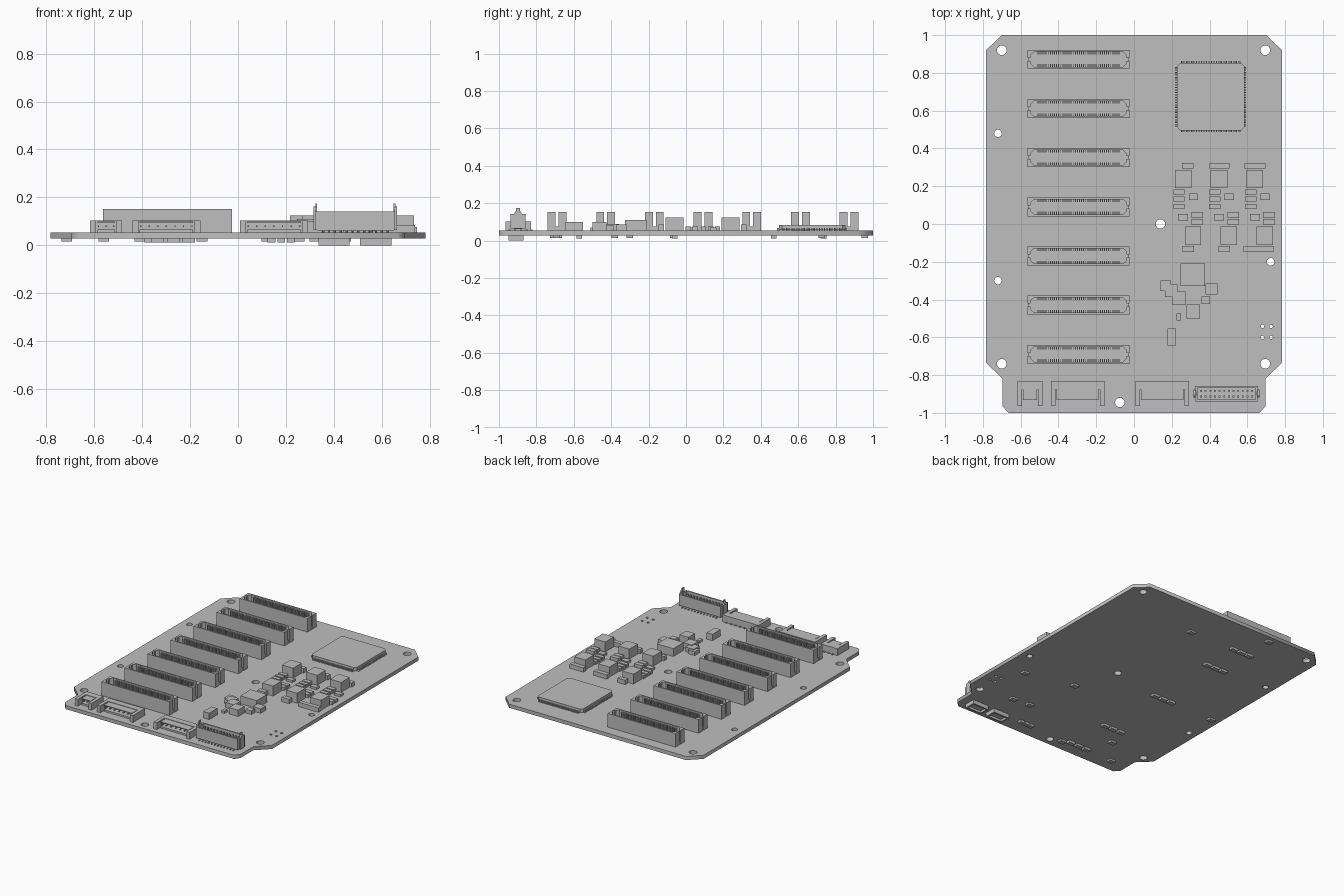
import bpy, bmesh, math
from mathutils import Matrix, Vector

if "Cube" in bpy.data.objects:
    bpy.data.objects.remove(bpy.data.objects["Cube"], do_unlink=True)

grey = bpy.data.materials.new("plain_grey")
grey.use_nodes = True
GREY = (0.52, 0.52, 0.52, 1)
grey.diffuse_color = GREY
grey.node_tree.nodes["Principled BSDF"].inputs["Base Color"].default_value = GREY

BOTTOM, TOP = 0.028, 0.054


def link(name, data):
    obj = bpy.data.objects.new(name, data)
    bpy.context.collection.objects.link(obj)
    data.materials.append(grey)
    return obj


def box(bm, cx, cy, w, d, z0, z1):
    """Add a box given by its plan centre, plan size and height range."""
    m = Matrix.Translation((cx, cy, (z0 + z1) / 2)) @ Matrix.Diagonal((w, d, z1 - z0, 1))
    bmesh.ops.create_cube(bm, size=1, matrix=m)


def prism(bm, points, z0, z1):
    """Extrude a plan outline upwards."""
    face = bm.faces.new([bm.verts.new((x, y, z0)) for x, y in points])
    new = bmesh.ops.extrude_face_region(bm, geom=[face])["geom"]
    bmesh.ops.translate(bm, vec=(0, 0, z1 - z0), verts=[v for v in new if isinstance(v, bmesh.types.BMVert)])


def finish(name, bm):
    bmesh.ops.recalc_face_normals(bm, faces=bm.faces)
    mesh = bpy.data.meshes.new(name)
    bm.to_mesh(mesh)
    bm.free()
    return link(name, mesh)


def spread(a, b, n):
    return [a + (b - a) * i / (n - 1) for i in range(n)]


# Board: filled outline with drilled holes
curve = bpy.data.curves.new("board", "CURVE")
curve.dimensions = "2D"
curve.fill_mode = "BOTH"
curve.extrude = (TOP - BOTTOM) / 2


def loop(points):
    s = curve.splines.new("POLY")
    s.points.add(len(points) - 1)
    for p, (x, y) in zip(s.points, points):
        p.co = (x, y, 0, 1)
    s.use_cyclic_u = True


half = [(0.7, 1), (0.783, 0.92), (0.783, -0.735), (0.695, -0.82), (0.695, -0.965), (0.665, -1)]
loop(half + [(-x, y) for x, y in reversed(half)])
holes = [(-0.7, 0.92, 0.026), (0.695, 0.92, 0.026), (-0.7, -0.74, 0.026), (0.695, -0.74, 0.026),
         (-0.72, 0.48, 0.02), (-0.72, -0.3, 0.02), (0.14, 0, 0.025), (0.723, -0.2, 0.02),
         (-0.075, -0.945, 0.025)]
holes += [(x, y, 0.009) for x in (0.68, 0.726) for y in (-0.542, -0.6)]
for x, y, r in holes:
    loop([(x + r * math.cos(i * math.pi / 12), y + r * math.sin(i * math.pi / 12)) for i in range(24)])
temp = bpy.data.objects.new("board_outline", curve)
bpy.context.collection.objects.link(temp)
temp.location.z = (TOP + BOTTOM) / 2
bpy.context.view_layer.update()
mesh = bpy.data.meshes.new_from_object(temp.evaluated_get(bpy.context.evaluated_depsgraph_get()))
mesh.transform(temp.matrix_world)
bpy.data.objects.remove(temp)
mesh.materials.clear()
link("board", mesh)

# Seven long sockets: two mirrored shell halves, floor and contact rows
bm = bmesh.new()
shell = [(0.269, 0.008), (0.269, 0.05), (-0.269, 0.05), (-0.269, 0.008), (-0.254, 0.008),
         (-0.254, 0.022), (-0.236, 0.04), (0.236, 0.04), (0.254, 0.022), (0.254, 0.008)]
for side in (1, -1):
    prism(bm, [(x, y * side) for x, y in shell], TOP, 0.152)
    for x in spread(-0.215, 0.215, 40):
        box(bm, x, 0.033 * side, 0.005, 0.014, TOP, 0.143)
box(bm, 0, 0, 0.53, 0.09, TOP, 0.075)
bmesh.ops.recalc_face_normals(bm, faces=bm.faces)
socket = bpy.data.meshes.new("long_socket")
bm.to_mesh(socket)
bm.free()
socket.materials.append(grey)
for i, y in enumerate(spread(0.872, -0.69, 7)):
    obj = bpy.data.objects.new(f"long_socket_{i + 1}", socket)
    obj.location = (-0.294, y, 0)
    bpy.context.collection.objects.link(obj)

# Large chip with leads on four sides
bm = bmesh.new()
r, c = 0.178, 0.162
plan = [(c, r), (-c, r), (-r, c), (-r, -c), (-c, -r), (c, -r), (r, -c), (r, c)]
prism(bm, [(0.406 + x, 0.674 + y) for x, y in plan], TOP + 0.004, 0.084)
for t in spread(-0.155, 0.155, 36):
    for s in (1, -1):
        box(bm, 0.406 + t, 0.674 + s * 0.18, 0.004, 0.016, TOP, 0.068)
        box(bm, 0.406 + s * 0.18, 0.674 + t, 0.016, 0.004, TOP, 0.068)
finish("large_chip", bm)

# Side-entry plugs along the front edge
for name, x0, x1, pins in (("small_plug", -0.617, -0.484, 3), ("wide_plug_right", -0.44, -0.157, 7),
                           ("wide_plug_left", 0.008, 0.292, 7)):
    bm = bmesh.new()
    mid, w = (x0 + x1) / 2, x1 - x0
    box(bm, mid, -0.853, w, 0.045, TOP, 0.103)
    for x in (x0 + 0.012, x1 - 0.012):
        box(bm, x, -0.897, 0.024, 0.134, TOP, 0.103)
    box(bm, mid, -0.902, w - 0.06, 0.06, TOP, 0.066)
    box(bm, mid, -0.902, w - 0.06, 0.06, 0.094, 0.1)
    for x in spread(x0 + 0.035, x1 - 0.035, pins):
        box(bm, x, -0.828, 0.006, 0.016, TOP, 0.06)
        box(bm, x, -0.895, 0.006, 0.06, 0.077, 0.083)
    finish(name, bm)

# Upright shrouded header with end latches
bm = bmesh.new()
hx, hy = 0.49, -0.898
box(bm, hx, hy, 0.32, 0.075, TOP + 0.008, 0.085)
for s in (1, -1):
    box(bm, hx, hy + s * 0.036, 0.33, 0.01, TOP + 0.01, 0.142)
    box(bm, hx + s * 0.16, hy, 0.012, 0.08, TOP + 0.01, 0.142)
    box(bm, hx + s * 0.169, hy, 0.01, 0.042, 0.064, 0.145)
    box(bm, hx + s * 0.163, hy, 0.007, 0.02, 0.14, 0.175)
    m = Matrix.Translation((hx + s * 0.169, hy, 0.14)) @ Matrix.Rotation(math.pi / 2, 4, "Y")
    bmesh.ops.create_cone(bm, cap_ends=True, segments=16, radius1=0.021, radius2=0.021, depth=0.01, matrix=m)
    for x in spread(-0.135, 0.135, 12):
        box(bm, hx + x, hy + s * 0.015, 0.01, 0.01, TOP, 0.13)
        box(bm, hx + x, hy + s * 0.046, 0.006, 0.012, TOP, 0.06)
finish("shrouded_header", bm)

# Power section: three repeating columns of coils and small chips
bm = bmesh.new()
for x in (0.26, 0.45, 0.64):
    box(bm, x, 0.238, 0.088, 0.097, TOP, 0.125)
    box(bm, x + 0.052, -0.062, 0.086, 0.097, TOP, 0.125)
finish("power_coils", bm)
bm = bmesh.new()
for x in (0.26, 0.45, 0.64):
    for y in (0.169, 0.132, 0.093):
        box(bm, x - 0.022, y, 0.06, 0.028, TOP, 0.076)
    for y in (0.048, 0.012):
        box(bm, x + 0.075, y, 0.062, 0.03, TOP, 0.076)
    box(bm, x + 0.025, 0.308, 0.06, 0.03, TOP, 0.085)
    box(bm, x + 0.055, 0.145, 0.05, 0.034, TOP, 0.07)
    box(bm, x, 0.036, 0.052, 0.036, TOP, 0.07)
    box(bm, x + 0.028, -0.132, 0.06, 0.03, TOP, 0.085)
for x, y in ((0.43, 0.308), (0.615, 0.308), (0.61, -0.132), (0.71, -0.132)):
    box(bm, x, y, 0.058, 0.03, TOP, 0.085)
finish("power_small_parts", bm)

# Regulator group near the middle
bm = bmesh.new()
for x, y, w, d, z in ((0.312, -0.268, 0.13, 0.118, 0.11), (0.168, -0.327, 0.054, 0.054, 0.08),
                      (0.196, -0.353, 0.066, 0.066, 0.085), (0.238, -0.394, 0.068, 0.072, 0.09),
                      (0.41, -0.344, 0.062, 0.058, 0.085), (0.38, -0.404, 0.044, 0.04, 0.08),
                      (0.314, -0.462, 0.072, 0.074, 0.1), (0.238, -0.493, 0.024, 0.036, 0.07),
                      (0.2, -0.598, 0.046, 0.092, 0.1)):
    box(bm, x, y, w, d, TOP, z)
finish("regulator_parts", bm)

# Underside: rows of three, single parts and the two header clips
bm = bmesh.new()
for x, y in ((-0.3, 0.47), (-0.3, -0.06), (-0.3, -0.57), (-0.3, 0.735), (-0.27, -0.885), (0.18, -0.885)):
    step = 0.065 if x < 0 else 0.04
    for i in (-1, 0, 1):
        box(bm, x + i * step, y, step * 0.8, 0.03, 0.012, BOTTOM)
for x, y in ((0.12, 0.727), (-0.35, 0.955), (0.61, -0.38), (0.32, -0.68), (0.45, -0.69),
             (0.255, -0.3), (-0.715, -0.067), (-0.41, -0.71), (-0.56, -0.9), (-0.15, -0.91)):
    box(bm, x, y, 0.045, 0.035, 0.015, BOTTOM)
finish("underside_parts", bm)
bm = bmesh.new()
for x in (0.4, 0.575):
    box(bm, x, -0.91, 0.13, 0.08, 0.016, BOTTOM)
    for s in (1, -1):
        box(bm, x, -0.91 + s * 0.034, 0.13, 0.012, 0, BOTTOM)
        box(bm, x + s * 0.059, -0.91, 0.012, 0.08, 0, BOTTOM)
finish("underside_clips", bm)
